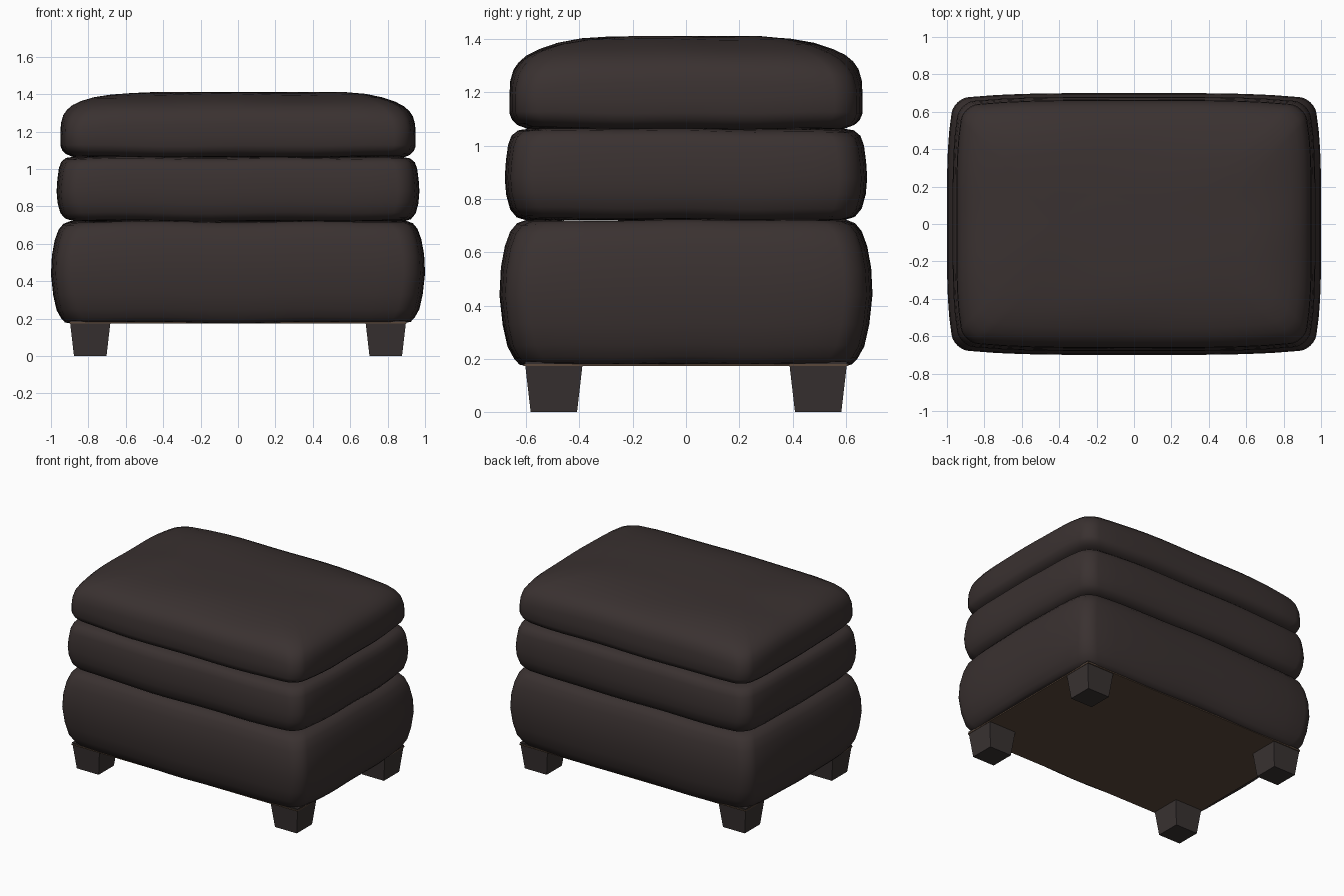
import bpy, bmesh, math

if "Cube" in bpy.data.objects:
    bpy.data.objects.remove(bpy.data.objects["Cube"])


def material(name, rgb):
    m = bpy.data.materials.new(name)
    m.diffuse_color = (*rgb, 1)
    m.use_nodes = True
    m.node_tree.nodes["Principled BSDF"].inputs["Base Color"].default_value = m.diffuse_color
    return m


leather = material("dark leather", (0.042, 0.031, 0.030))
leg_wood = material("dark leg wood", (0.040, 0.032, 0.031))
lining = material("brown underside", (0.105, 0.066, 0.043))


def finish(name, bm, mat, smooth=None):
    bmesh.ops.recalc_face_normals(bm, faces=bm.faces[:])
    mesh = bpy.data.meshes.new(name)
    bm.to_mesh(mesh)
    bm.free()
    mesh.materials.append(mat)
    ob = bpy.data.objects.new(name, mesh)
    bpy.context.collection.objects.link(ob)
    if smooth:
        bpy.ops.object.select_all(action='DESELECT')
        ob.select_set(True)
        bpy.context.view_layer.objects.active = ob
        bpy.ops.object.shade_smooth_by_angle(angle=math.radians(smooth))
    return ob


def outline(hx, hy, r=0.075, bx=0.04, by=0.03, side=12, arc=6):
    """Rounded rectangle whose four sides bulge gently outward."""
    cx, cy = hx - bx, hy - by
    r = min(r, cy * 0.8)
    pts = []
    corners = [(1, 1, 0), (-1, 1, 90), (-1, -1, 180), (1, -1, 270)]
    for sx, sy, a0 in corners:
        for i in range(arc + 1):
            a = math.radians(a0 + 90 * i / arc)
            pts.append((sx * (cx - r) + r * math.cos(a), sy * (cy - r) + r * math.sin(a)))
    full = []
    for i, p in enumerate(pts):
        q = pts[(i + 1) % len(pts)]
        n = side if i % (arc + 1) == arc else 1
        full += [(p[0] + (q[0] - p[0]) * k / n, p[1] + (q[1] - p[1]) * k / n) for k in range(n)]
    return [(x + bx * x / cx * (1 - min(1, abs(y / cy)) ** 4),
             y + by * y / cy * (1 - min(1, abs(x / cx)) ** 4)) for x, y in full]


def cushion(name, hx, hy, profile, corner_drop=0.0, phase=0.0):
    """Stack of outlines; profile holds (inset, z) from bottom to top."""
    bm = bmesh.new()
    rings = []
    mid = (profile[0][1] + profile[-1][1]) / 2
    for d, z in profile:
        ring = []
        for x, y in outline(hx - d, hy - d):
            sag = corner_drop * abs(x / hx) ** 4 * abs(y / hy) ** 4 if z > mid else 0
            wave = 0.003 * math.sin(8 * x + 3 * y + phase) + 0.002 * math.sin(13 * y - 5 * x)
            ring.append(bm.verts.new((x, y, z - sag + wave)))
        rings.append(ring)
    n = len(rings[0])
    for a, b in zip(rings, rings[1:]):
        for i in range(n):
            j = (i + 1) % n
            bm.faces.new((a[i], a[j], b[j], b[i]))
    bm.faces.new(rings[0][::-1])
    bm.faces.new(rings[-1])
    return finish(name, bm, leather, 50)


# Base, middle and domed top cushions
cushion("base_cushion", 1.0, 0.70,
        [(0.09, 0.18), (0.075, 0.183), (0.055, 0.205), (0.03, 0.25), (0.012, 0.33), (0.0, 0.44),
         (0.005, 0.54), (0.02, 0.62), (0.04, 0.675), (0.065, 0.705), (0.10, 0.718), (0.2, 0.72)],
        0.008, 0.5)
cushion("middle_cushion", 0.97, 0.68,
        [(0.2, 0.722), (0.08, 0.724), (0.045, 0.735), (0.02, 0.765), (0.005, 0.82), (0.0, 0.88),
         (0.004, 0.94), (0.012, 1.0), (0.025, 1.035), (0.05, 1.055), (0.10, 1.062), (0.2, 1.062)],
        0.008, 2.0)
cushion("top_cushion", 0.95, 0.663,
        [(0.2, 1.064), (0.065, 1.066), (0.03, 1.08), (0.01, 1.10), (0.0, 1.125), (0.0, 1.18),
         (0.003, 1.24), (0.015, 1.283), (0.035, 1.312), (0.065, 1.338), (0.11, 1.36), (0.18, 1.382),
         (0.27, 1.398), (0.38, 1.407), (0.5, 1.41)],
        0.04, 3.5)

# Underside panel
bm = bmesh.new()
bmesh.ops.create_cube(bm, size=1)
for v in bm.verts:
    v.co = (v.co.x * 1.80, v.co.y * 1.22, 0.177 + v.co.z * 0.008)
finish("underside_panel", bm, lining)

# Four tapered legs
for sx, xn in ((-1, "left"), (1, "right")):
    for sy, yn in ((-1, "front"), (1, "back")):
        bm = bmesh.new()
        bmesh.ops.create_cube(bm, size=2)
        for v in bm.verts:
            h = 0.109 if v.co.z > 0 else 0.087
            v.co = (sx * 0.79 + v.co.x * h, sy * 0.496 + v.co.y * h, 0.19 if v.co.z > 0 else 0)
        finish(f"{yn}_{xn}_leg", bm, leg_wood)
